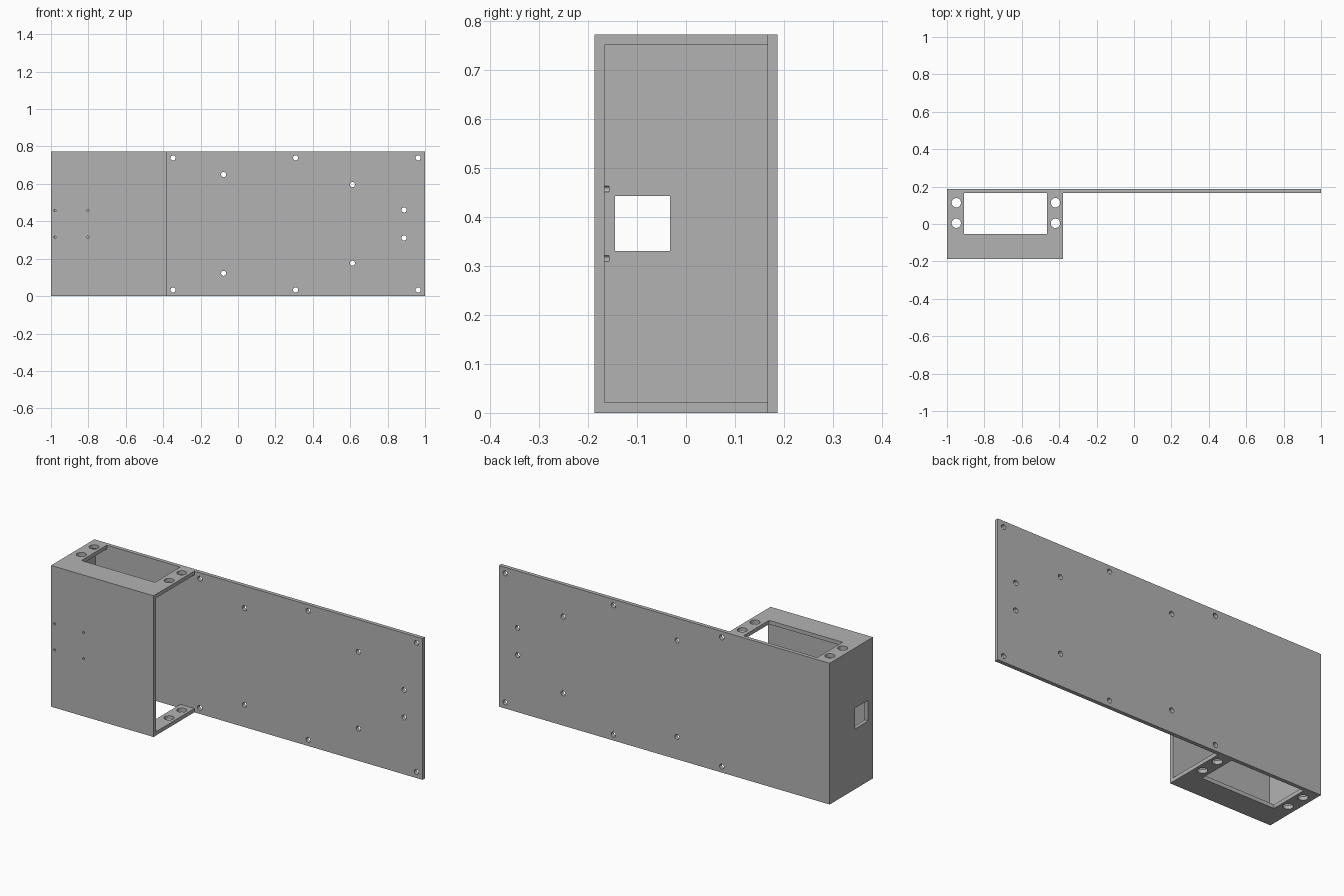
import bpy, bmesh
from mathutils import Matrix, Vector

cube = bpy.data.objects.get("Cube")
if cube:
    bpy.data.objects.remove(cube, do_unlink=True)

# Overall dimensions
LEFT, RIGHT, MOUTH = -1.0, 1.0, -0.38
FRONT, BACK, HEIGHT = -0.187, 0.187, 0.772
WALL = 0.021
INNER_BACK = BACK - WALL

grey = bpy.data.materials.new("plain grey")
grey.use_nodes = True
colour = (0.45, 0.45, 0.45, 1)
grey.diffuse_color = colour
grey.node_tree.nodes["Principled BSDF"].inputs["Base Color"].default_value = colour


def make_object(name, bm):
    bmesh.ops.recalc_face_normals(bm, faces=bm.faces)
    mesh = bpy.data.meshes.new(name)
    bm.to_mesh(mesh)
    bm.free()
    mesh.materials.append(grey)
    obj = bpy.data.objects.new(name, mesh)
    bpy.context.collection.objects.link(obj)
    return obj


def box(bm, x, y, z):
    size = Vector((x[1] - x[0], y[1] - y[0], z[1] - z[0]))
    mid = Vector((sum(x), sum(y), sum(z))) / 2
    bmesh.ops.create_cube(bm, size=1, matrix=Matrix.Translation(mid) @ Matrix.Diagonal(size).to_4x4())


def drill(bm, centre, radius, depth, axis, sides=24):
    turn = Matrix.Rotation(1.5707963, 4, "X") if axis == "Y" else Matrix.Identity(4)
    bmesh.ops.create_cone(bm, cap_ends=True, segments=sides, radius1=radius, radius2=radius,
                          depth=depth, matrix=Matrix.Translation(centre) @ turn)


def cut(target, name, bm):
    cutter = make_object(name, bm)
    cutter.hide_render = True
    mod = target.modifiers.new(name, "BOOLEAN")
    mod.operation = "DIFFERENCE"
    mod.solver = "EXACT"
    mod.object = cutter
    bpy.context.view_layer.update()
    result = bpy.data.meshes.new_from_object(target.evaluated_get(bpy.context.evaluated_depsgraph_get()))
    target.modifiers.clear()
    target.data = result
    bpy.data.objects.remove(cutter, do_unlink=True)


# Housing and long mounting plate: one L-shaped plan extruded upwards
bm = bmesh.new()
plan = [(LEFT, FRONT), (MOUTH, FRONT), (MOUTH, INNER_BACK), (RIGHT, INNER_BACK), (RIGHT, BACK), (LEFT, BACK)]
base = bm.faces.new([bm.verts.new((x, y, 0)) for x, y in plan])
grown = bmesh.ops.extrude_face_region(bm, geom=[base])["geom"]
bmesh.ops.translate(bm, verts=[v for v in grown if isinstance(v, bmesh.types.BMVert)], vec=(0, 0, HEIGHT))
body = make_object("housing_with_mounting_plate", bm)

# Hollow interior, open on the side above the plate
bm = bmesh.new()
box(bm, (LEFT + WALL, MOUTH + 0.05), (FRONT + WALL, INNER_BACK), (WALL, HEIGHT - WALL))
cut(body, "cavity_cutter", bm)

# Rectangular opening through top and bottom
bm = bmesh.new()
box(bm, (-0.91, -0.465), (-0.053, INNER_BACK), (-0.1, HEIGHT + 0.1))
cut(body, "opening_cutter", bm)

# Square cable window in the end wall, round holes in top and bottom
bm = bmesh.new()
box(bm, (LEFT - 0.1, LEFT + 0.04), (-0.145, -0.033), (0.33, 0.443))
for x in (-0.95, -0.42):
    for y in (0.004, 0.114):
        drill(bm, (x, y, HEIGHT / 2), 0.025, 1, "Z", 32)
cut(body, "window_and_round_hole_cutter", bm)

# Screw holes in the plate, mirrored about mid height, and pin holes in the front wall
bm = bmesh.new()
mid = HEIGHT / 2
plate_holes = [(-0.347, 0.353), (0.308, 0.353), (0.963, 0.353), (-0.077, 0.264), (0.612, 0.21), (0.888, 0.075)]
for side in (-1, 1):
    for x, offset in plate_holes:
        drill(bm, (x, BACK, mid + side * offset), 0.0135, 0.1, "Y")
    for x in (-0.979, -0.803):
        drill(bm, (x, FRONT, mid + side * 0.071), 0.006, 0.06, "Y", 16)
cut(body, "screw_hole_cutter", bm)
